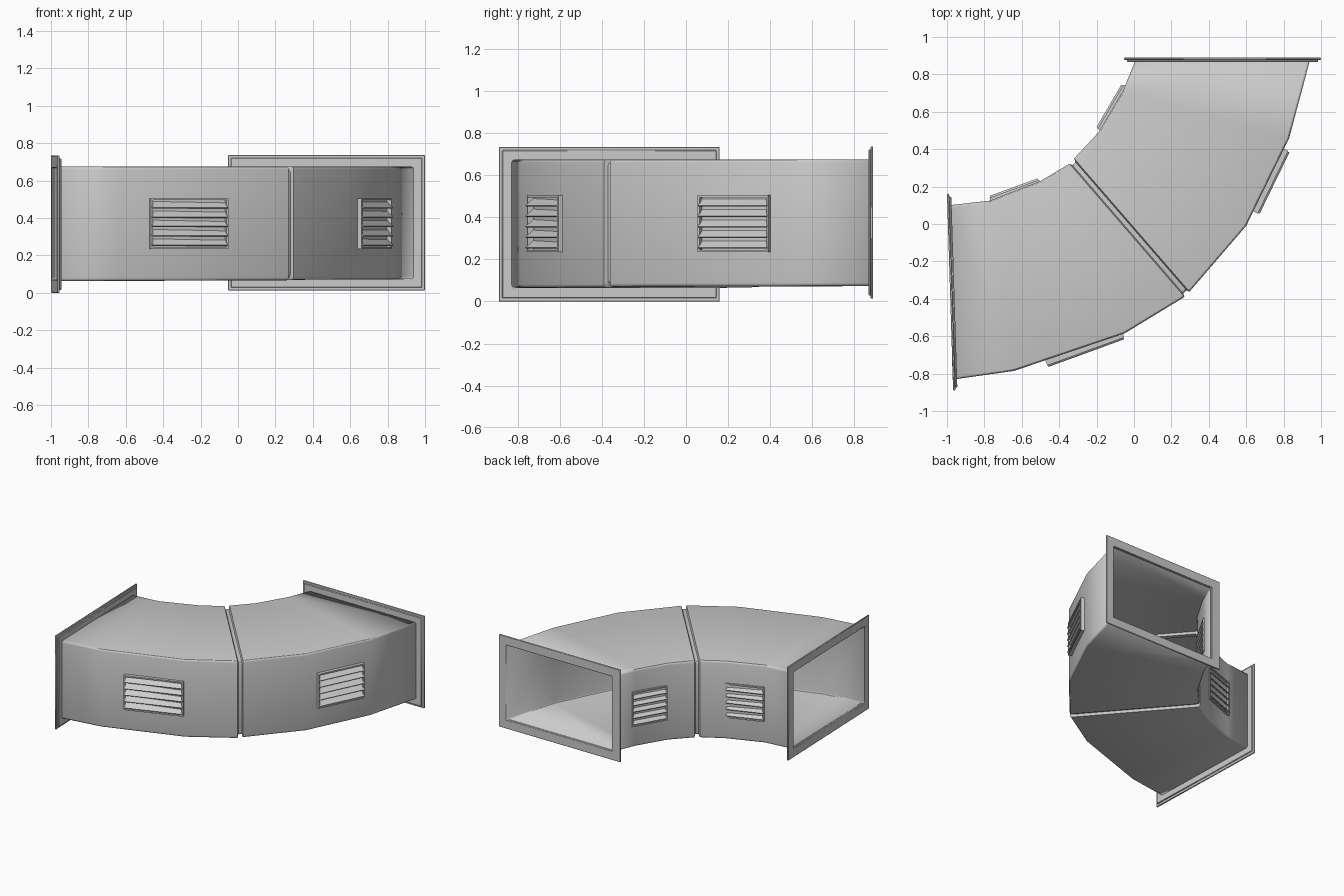
import bpy, bmesh, math
from mathutils import Vector, Matrix

if "Cube" in bpy.data.objects:
    bpy.data.objects.remove(bpy.data.objects["Cube"])


def finish(bm, name, angle=30):
    bmesh.ops.recalc_face_normals(bm, faces=bm.faces[:])
    me = bpy.data.meshes.new(name)
    bm.to_mesh(me)
    bm.free()
    ob = bpy.data.objects.new(name, me)
    bpy.context.collection.objects.link(ob)
    bpy.ops.object.select_all(action='DESELECT')
    ob.select_set(True)
    bpy.context.view_layer.objects.active = ob
    bpy.ops.object.shade_smooth_by_angle(angle=math.radians(angle))
    return ob


def section(outer, inner, z0, z1, inset, r=0.016, seg=3):
    """Rounded rectangle standing between two plan points."""
    o, i = Vector(outer), Vector(inner)
    d = (i - o).normalized()
    w = (i - o).length - inset
    z0, z1 = z0 + inset, z1 - inset
    corners = [(inset + r, z0 + r, 180), (w - r, z0 + r, 270),
               (w - r, z1 - r, 0), (inset + r, z1 - r, 90)]
    pts = []
    for s, z, a in corners:
        for k in range(seg + 1):
            t = math.radians(a + 90 * k / seg)
            p = o + d * (s + r * math.cos(t))
            pts.append((p.x, p.y, z + r * math.sin(t)))
    return pts


# Curved duct: outer and inner plan points, with a groove at the middle seam
stations = [((-0.97, -0.832), (-0.99, 0.10), 0),
            ((-0.64, -0.785), (-0.77, 0.125), 0),
            ((-0.05, -0.585), (-0.50, 0.23), 0),
            ((0.27, -0.39), (-0.345, 0.322), 0),
            ((0.275, -0.385), (-0.34, 0.327), 0.018),
            ((0.292, -0.367), (-0.325, 0.345), 0.018),
            ((0.297, -0.362), (-0.32, 0.35), 0),
            ((0.60, -0.01), (-0.19, 0.49), 0),
            ((0.83, 0.46), (-0.06, 0.71), 0),
            ((0.943, 0.885), (0.012, 0.885), 0)]
bm = bmesh.new()
rings = []
for n, (o, i, g) in enumerate(stations):
    z0 = 0.063 + 0.010 * n / (len(stations) - 1)
    rings.append([bm.verts.new(p) for p in section(o, i, z0, 0.675, g)])
for a, b in zip(rings, rings[1:]):
    for k in range(len(a)):
        m = (k + 1) % len(a)
        bm.faces.new((a[k], a[m], b[m], b[k]))
duct = finish(bm, "duct_shell")
wall = duct.modifiers.new("wall", 'SOLIDIFY')
wall.thickness = 0.008
wall.offset = -1


def frame_mesh(bm, mat, outer, inner, d0, d1):
    """Rectangular ring: (u0, u1, z0, z1) rectangles, depth d0..d1, placed by mat."""
    def loop(rect, d):
        u0, u1, z0, z1 = rect
        return [bm.verts.new(mat @ Vector((u, d, z)))
                for u, z in ((u0, z0), (u1, z0), (u1, z1), (u0, z1))]
    loops = [loop(outer, d0), loop(outer, d1), loop(inner, d1), loop(inner, d0)]
    for j in range(4):
        a, b = loops[j], loops[(j + 1) % 4]
        for k in range(4):
            m = (k + 1) % 4
            bm.faces.new((a[k], a[m], b[m], b[k]))


def plan_matrix(a, b):
    """Local x runs from a to b, local -y points to the right of that direction."""
    d = Vector(b) - Vector(a)
    return (Matrix.Translation((a[0], a[1], 0))
            @ Matrix.Rotation(math.atan2(d.y, d.x), 4, 'Z')), d.length


# End flanges: a large plate and a slightly smaller one behind it
def flange(name, a, b, z0, z1, opening, step):
    mat, w = plan_matrix(a, b)
    for part, e, d0, d1 in (("plate", 0, 0, 0.012), ("backing", step, 0.012, 0.023)):
        bm = bmesh.new()
        frame_mesh(bm, mat, (e, w - e, z0 + e, z1 - e), opening, d0, d1)
        ob = finish(bm, name + "_" + part)
        bev = ob.modifiers.new("bevel", 'BEVEL')
        bev.width = 0.003
        bev.segments = 1


flange("left_flange", (-1.0, 0.16), (-0.967, -0.89), 0.0, 0.735,
       (0.068, 0.984, 0.071, 0.667), 0.016)
flange("back_flange", (1.0, 0.89), (-0.053, 0.89), 0.013, 0.737,
       (0.065, 0.980, 0.081, 0.667), 0.015)
# The back flange runs right to left, so its depth already points into the duct


# Louvred vents: thin frame plus five tilted slats, a to b with outside on the right
def vent(name, a, b, z0=0.235, z1=0.505):
    mat, w = plan_matrix(a, b)
    bm = bmesh.new()
    rim = 0.010
    frame_mesh(bm, mat, (0, w, z0, z1), (rim, w - rim, z0 + rim, z1 - rim), 0.006, 0.035)
    n = 5
    pitch = (z1 - z0 - 2 * rim) / n
    for k in range(n):
        z = z0 + rim + pitch * (k + 0.5)
        slat = (mat @ Matrix.Translation((w / 2, 0.018, z))
                @ Matrix.Rotation(math.radians(40), 4, 'X')
                @ Matrix.Diagonal((w - rim, 0.050, 0.007, 1)))
        bmesh.ops.create_cube(bm, size=1, matrix=slat)
    finish(bm, name)


vent("outer_vent_left", (-0.462, -0.762), (-0.050, -0.612))
vent("outer_vent_right", (0.667, 0.053), (0.830, 0.388))
vent("inner_vent_left", (-0.510, 0.242), (-0.775, 0.146))
vent("inner_vent_right", (-0.062, 0.748), (-0.200, 0.512))
